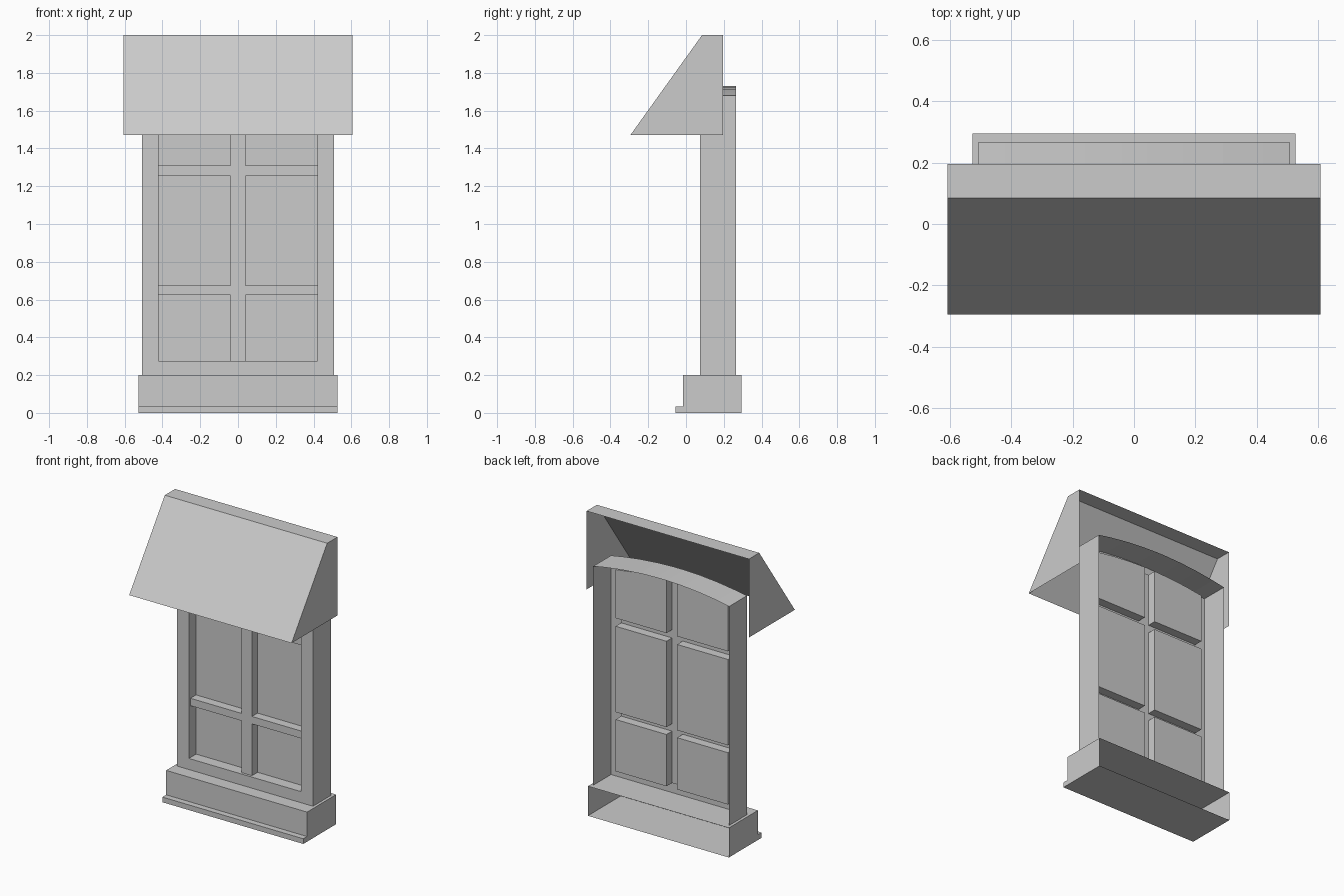
import bpy, bmesh

if "Cube" in bpy.data.objects:
    bpy.data.objects.remove(bpy.data.objects["Cube"])


def make_object(name, bm):
    bmesh.ops.remove_doubles(bm, verts=bm.verts, dist=1e-5)
    mesh = bpy.data.meshes.new(name)
    bm.to_mesh(mesh)
    bm.free()
    obj = bpy.data.objects.new(name, mesh)
    bpy.context.collection.objects.link(obj)
    return obj


def face(bm, *points):
    return bm.faces.new([bm.verts.new(p) for p in points])


def side_profile_shell(name, profile, half_width):
    """Thin shell: an open (y, z) profile swept along x, with both ends capped."""
    bm = bmesh.new()
    w = half_width
    for (y0, z0), (y1, z1) in zip(profile, profile[1:]):
        face(bm, (-w, y0, z0), (-w, y1, z1), (w, y1, z1), (w, y0, z0))
    face(bm, *[(w, y, z) for y, z in profile])
    face(bm, *[(-w, y, z) for y, z in reversed(profile)])
    bm.normal_update()
    for f in bm.faces:  # turn the swept faces outward
        c = f.calc_center_median()
        cy = sum(p[0] for p in profile) / len(profile)
        cz = sum(p[1] for p in profile) / len(profile)
        if f.normal.x * c.x + f.normal.y * (c.y - cy) + f.normal.z * (c.z - cz) < 0:
            f.normal_flip()
    return make_object(name, bm)


# Sill base: stepped front, open at the back
side_profile_shell("sill_base", [(0.295, 0.2), (-0.015, 0.2), (-0.015, 0.035),
                                 (-0.055, 0.035), (-0.055, 0), (0.295, 0)], 0.527)

# Awning: top and slope, open at the back and underneath
side_profile_shell("awning", [(0.195, 1.47), (0.195, 2.0), (0.085, 2.0), (-0.295, 1.47)], 0.607)
awning = bpy.data.objects["awning"]
bm = bmesh.new()
bm.from_mesh(awning.data)
back = [f for f in bm.faces if all(abs(v.co.y - 0.195) < 1e-4 for v in f.verts)]
bmesh.ops.delete(bm, geom=back, context='FACES_ONLY')
bm.to_mesh(awning.data)
bm.free()

# Window: a stepped shell of frame, glazing bars and panes under a shallow arch
HALF = 0.508
FRAME_Y, BAR_Y, PANE_Y, BACK_Y = 0.075, 0.092, 0.152, 0.265
half_xs = [0.04, 0.16, 0.29, 0.42, HALF]
xs = [-x for x in reversed(half_xs)] + half_xs
fixed_rows = [0.2, 0.275, 0.625, 0.675, 1.255, 1.31]


def row_z(j, x):
    if j < len(fixed_rows):
        return fixed_rows[j]
    top = 1.68 + 0.05 * (1 - (x / HALF) ** 2)
    return top - 0.058 if j == len(fixed_rows) else top


NX, NZ = len(xs) - 1, len(fixed_rows) + 1


def depth(i, j):
    if j < 0:
        return None  # open underneath
    if i < 0 or i >= NX or j >= NZ:
        return BACK_Y
    if i in (0, NX - 1) or j in (0, NZ - 1):
        return FRAME_Y
    if i == NX // 2 or j in (2, 4):
        return BAR_Y
    return PANE_Y


bm = bmesh.new()


def wall(a, b, ya, yb):
    """Step between two neighbouring cells, along the edge a-b in (x, z)."""
    if ya is None or yb is None or ya == yb:
        return
    face(bm, (a[0], ya, a[1]), (b[0], ya, b[1]), (b[0], yb, b[1]), (a[0], yb, a[1]))


for i in range(NX):
    for j in range(NZ):
        x0, x1, y = xs[i], xs[i + 1], depth(i, j)
        face(bm, (x0, y, row_z(j, x0)), (x1, y, row_z(j, x1)),
             (x1, y, row_z(j + 1, x1)), (x0, y, row_z(j + 1, x0)))
for i in range(NX + 1):
    for j in range(NZ):
        x = xs[i]
        wall((x, row_z(j + 1, x)), (x, row_z(j, x)), depth(i - 1, j), depth(i, j))
for i in range(NX):
    for j in range(NZ + 1):
        x0, x1 = xs[i], xs[i + 1]
        wall((x0, row_z(j, x0)), (x1, row_z(j, x1)), depth(i, j - 1), depth(i, j))
make_object("window_frame", bm)
